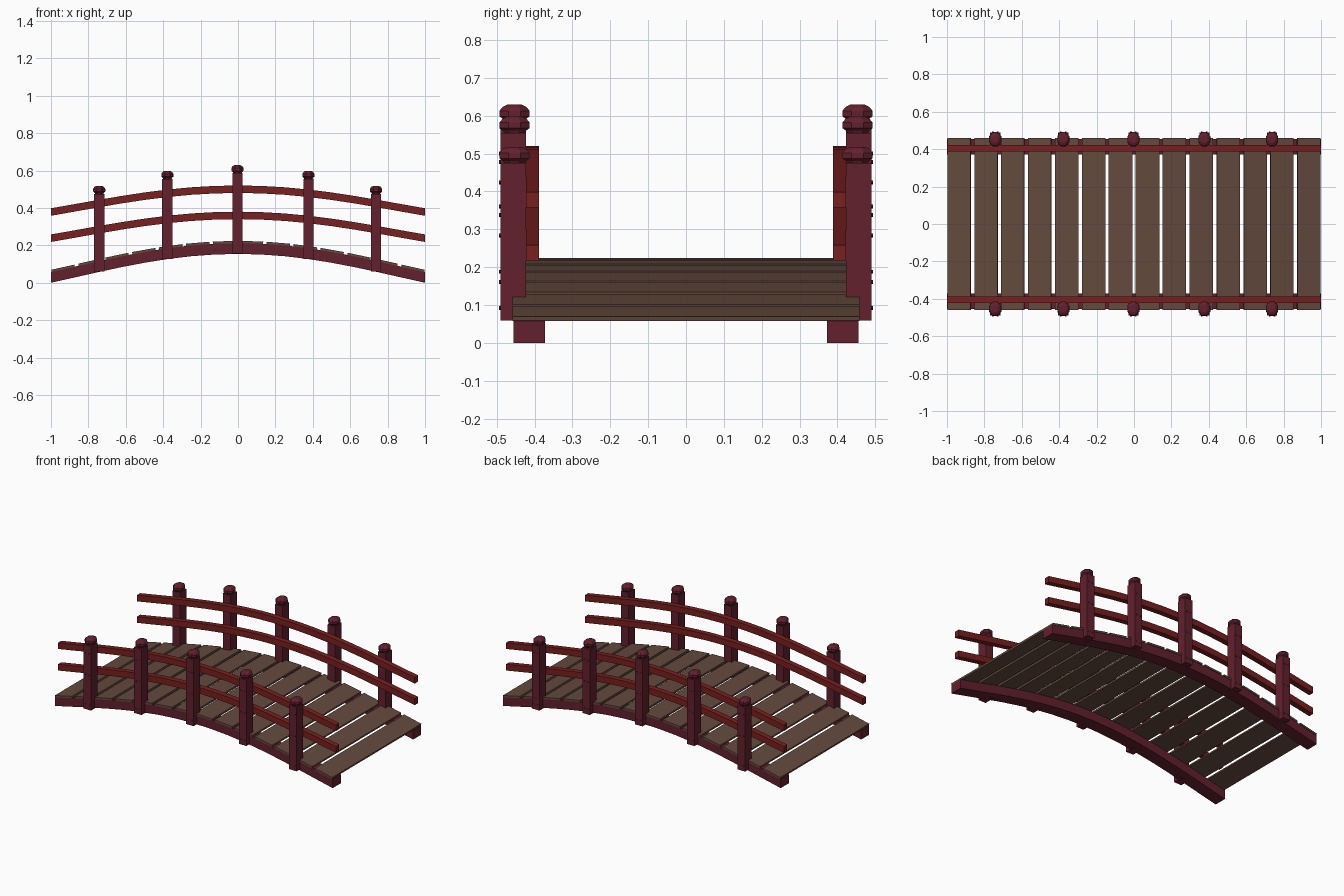
import bpy, bmesh, math
from mathutils import Matrix

cube = bpy.data.objects.get("Cube")
if cube:
    bpy.data.objects.remove(cube, do_unlink=True)


def material(name, color):
    m = bpy.data.materials.new(name)
    m.use_nodes = True
    m.diffuse_color = (*color, 1)
    m.node_tree.nodes["Principled BSDF"].inputs["Base Color"].default_value = (*color, 1)
    return m


WOOD = material("brown planks", (0.127, 0.068, 0.048))
MAROON = material("maroon paint", (0.125, 0.015, 0.027))
RED = material("red rail paint", (0.19, 0.014, 0.014))


def finish(bm, name, mat):
    bmesh.ops.recalc_face_normals(bm, faces=bm.faces)
    mesh = bpy.data.meshes.new(name)
    bm.to_mesh(mesh)
    bm.free()
    mesh.materials.append(mat)
    obj = bpy.data.objects.new(name, mesh)
    bpy.context.collection.objects.link(obj)
    return obj


def arch(x):
    """Height of the arch: 1 at mid span, 0 at the ends."""
    return 1 - 1.3 * x**2 + 0.3 * x**4


def beam_z(x):
    return 0.154 * arch(x)


def rail_z(x):
    return 0.238 + 0.122 * arch(x)


def add_box(bm, size, matrix):
    bmesh.ops.create_cube(bm, size=1, matrix=matrix @ Matrix.Diagonal((*size, 1)))


def curved_bar(name, mat, height, y0, y1, z_func, segments=16):
    """Rectangular bar swept along the arch from end to end."""
    bm = bmesh.new()
    rings = []
    for i in range(segments + 1):
        x = -1 + 2 * i / segments
        z = z_func(x)
        corners = [(y0, z), (y1, z), (y1, z + height), (y0, z + height)]
        rings.append([bm.verts.new((x, y, h)) for y, h in corners])
    for a, b in zip(rings, rings[1:]):
        for k in range(4):
            n = (k + 1) % 4
            bm.faces.new((a[k], a[n], b[n], b[k]))
    bm.faces.new(rings[0])
    bm.faces.new(rings[-1])
    return finish(bm, name, mat)


BEAM_H = 0.058
PLANK_T = 0.012

# Deck planks, tilted to follow the arch
for i in range(14):
    x = -0.935 + i * 1.87 / 13
    slope = (beam_z(x + 0.05) - beam_z(x - 0.05)) / 0.1
    bm = bmesh.new()
    place = Matrix.Translation((x, 0, beam_z(x) + BEAM_H + PLANK_T / 2 - 0.001))
    add_box(bm, (0.126, 0.917, PLANK_T), place @ Matrix.Rotation(-math.atan(slope), 4, "Y"))
    finish(bm, f"deck_plank_{i + 1}", WOOD)

# Cap profile: relative radius and height
CAP = [(0.65, 0), (0.78, 0.008), (1, 0.014), (1, 0.029), (0.8, 0.039), (0.5, 0.045)]


def add_cap(bm, x, y, z):
    rings = []
    for r, h in CAP:
        ring = []
        for k in range(8):
            a = math.pi / 8 + k * math.pi / 4
            ring.append(bm.verts.new((x + 0.035 * r * math.cos(a),
                                      y + 0.043 * r * math.sin(a), z + h)))
        rings.append(ring)
    for a, b in zip(rings, rings[1:]):
        for k in range(8):
            n = (k + 1) % 8
            bm.faces.new((a[k], a[n], b[n], b[k]))
    bm.faces.new(rings[0])
    bm.faces.new(rings[-1])


for side, s in (("right", -1), ("left", 1)):
    side = "front" if s < 0 else "back"
    # Side beam and the two handrails
    curved_bar(f"{side}_beam", MAROON, BEAM_H, s * 0.372, s * 0.455, beam_z)
    for label, lift in (("lower", 0), ("upper", 0.14)):
        curved_bar(f"{side}_{label}_rail", RED, 0.04, s * 0.388, s * 0.423,
                   lambda x: rail_z(x) + lift - 0.02)

    # Posts with caps and bolt heads
    for i, (x, top) in enumerate([(-0.742, 0.475), (-0.378, 0.555), (-0.003, 0.586),
                                  (0.376, 0.555), (0.738, 0.475)]):
        bm = bmesh.new()
        bottom = beam_z(x) + 0.001
        add_box(bm, (0.054, 0.067, top - bottom),
                Matrix.Translation((x, s * 0.4565, (top + bottom) / 2)))
        add_cap(bm, x, s * 0.453, top - 0.002)
        for z in (beam_z(x) + 0.034, rail_z(x), rail_z(x) + 0.14):
            for dx in (-0.013, 0.013):
                spot = Matrix.Translation((x + dx, s * 0.491, z))
                bmesh.ops.create_cone(bm, cap_ends=True, segments=6, radius1=0.005,
                                      radius2=0.005, depth=0.006,
                                      matrix=spot @ Matrix.Rotation(math.pi / 2, 4, "X"))
        finish(bm, f"{side}_post_{i + 1}", MAROON)
